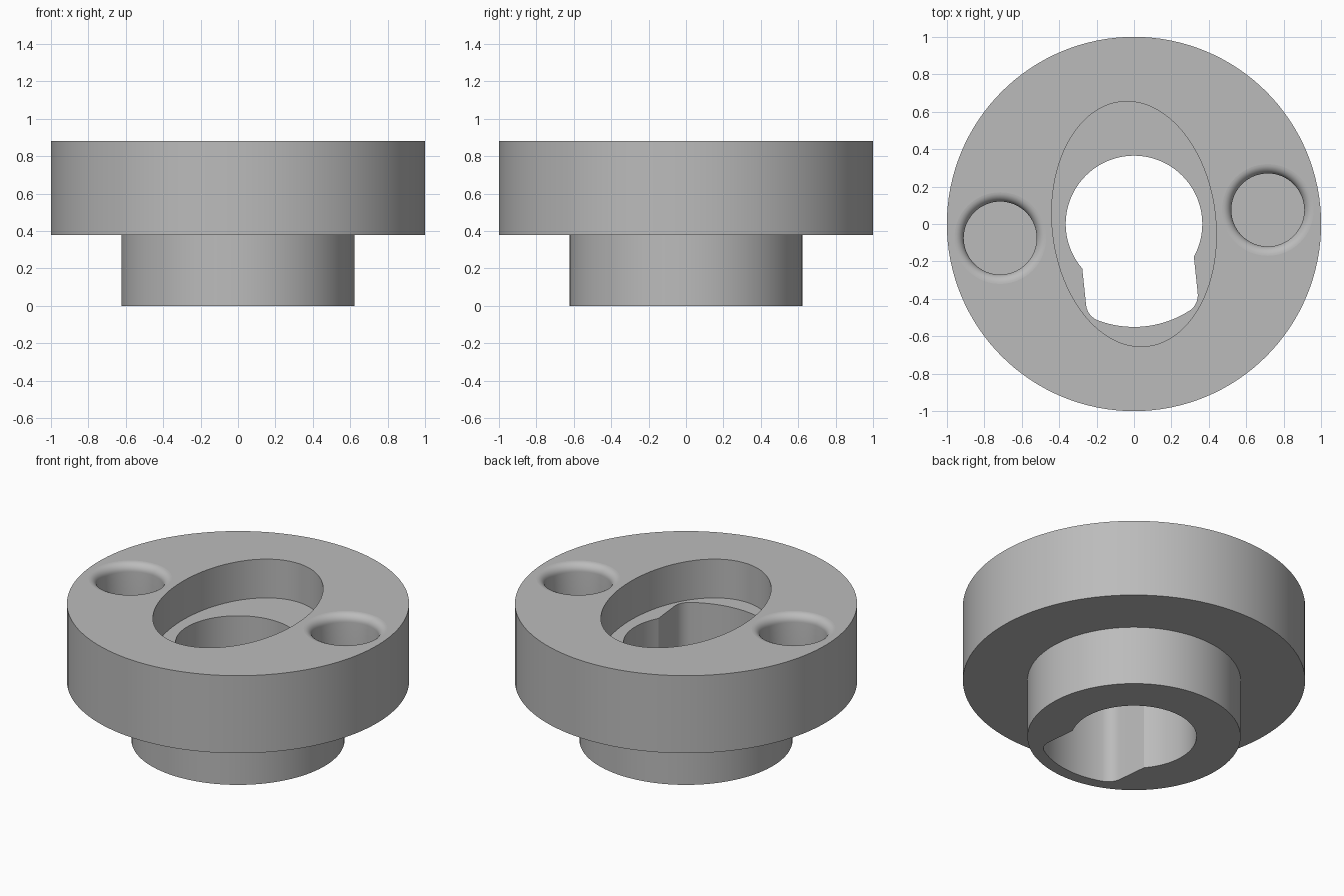
import bpy, bmesh, math
from mathutils import Matrix, Vector

if "Cube" in bpy.data.objects:
    bpy.data.objects.remove(bpy.data.objects["Cube"], do_unlink=True)

TOP, STEP, FLOOR = 0.88, 0.38, 0.63
TWIST = math.radians(6)          # all cut-outs are turned by this angle

grey = bpy.data.materials.new("plain grey")
grey.use_nodes = True
grey.diffuse_color = (0.5, 0.5, 0.5, 1)
grey.node_tree.nodes["Principled BSDF"].inputs["Base Color"].default_value = (0.5, 0.5, 0.5, 1)


def finish(name, bm):
    bmesh.ops.remove_doubles(bm, verts=bm.verts, dist=1e-5)
    bmesh.ops.recalc_face_normals(bm, faces=bm.faces)
    mesh = bpy.data.meshes.new(name)
    bm.to_mesh(mesh)
    bm.free()
    mesh.materials.append(grey)
    obj = bpy.data.objects.new(name, mesh)
    bpy.context.collection.objects.link(obj)
    return obj


def lathe(name, profile, steps, centre=(0, 0)):
    """Stack of rings from a (radius, height) profile, capped at both ends."""
    bm = bmesh.new()
    rings = []
    for r, z in profile:
        rings.append([bm.verts.new((centre[0] + r * math.cos(math.tau * i / steps),
                                    centre[1] + r * math.sin(math.tau * i / steps), z))
                      for i in range(steps)])
    for a, b in zip(rings, rings[1:]):
        for i in range(steps):
            j = (i + 1) % steps
            bm.faces.new((a[i], a[j], b[j], b[i]))
    bm.faces.new(rings[0])
    bm.faces.new(rings[-1])
    return finish(name, bm)


def prism(name, outline, low, high):
    """Vertical extrusion of a 2D outline, turned by the common twist."""
    bm = bmesh.new()
    face = bm.faces.new([bm.verts.new((x, y, low)) for x, y in outline])
    new = bmesh.ops.extrude_face_region(bm, geom=[face])["geom"]
    bmesh.ops.translate(bm, verts=[v for v in new if isinstance(v, bmesh.types.BMVert)],
                        vec=(0, 0, high - low))
    bmesh.ops.rotate(bm, verts=bm.verts, matrix=Matrix.Rotation(TWIST, 3, "Z"))
    return finish(name, bm)


def arc(cx, cy, r, start, end, n):
    return [(cx + r * math.cos(start + (end - start) * i / n),
             cy + r * math.sin(start + (end - start) * i / n)) for i in range(n + 1)]


# Stepped round body
body = lathe("stepped_body", [(0.623, 0), (0.623, STEP), (1, STEP), (1, TOP)], 128)

# Oval recess in the top
oval = prism("oval_cutter", [(0.437 * x, 0.657 * y) for x, y in arc(0, 0, 1, 0, math.tau, 96)[:-1]],
             FLOOR, TOP + 0.2)

# Keyed through bore: round hole with a wide rounded lobe towards the front
R, LOBE, HALF, FILLET = 0.365, 0.55, 0.30, 0.10
cx = HALF - FILLET
cy = -math.sqrt((LOBE - FILLET) ** 2 - cx ** 2)
neck = math.acos(HALF / R)
corner = math.atan2(cy, cx)
outline = (arc(0, 0, R, -neck, math.pi + neck, 64)
           + arc(-cx, cy, FILLET, -math.pi, -math.pi - corner, 10)
           + arc(0, 0, LOBE, -math.pi - corner, corner, 20)[1:-1]
           + arc(cx, cy, FILLET, corner, 0, 10))
bore = prism("bore_cutter", outline, -0.2, FLOOR + 0.1)

# Two blind round holes with rolled-over rims
hole_r, rim, depth = 0.195, 0.05, 0.25
hole_profile = [(hole_r, TOP - depth)]
hole_profile += arc(hole_r + rim, TOP - rim, rim, math.pi, math.pi / 2, 8)
hole_profile.append((hole_r + rim, TOP + 0.1))
spot = Matrix.Rotation(TWIST, 3, "Z") @ Vector((0.719, 0, 0))
holes = [lathe(f"pin_hole_cutter_{side}", hole_profile, 64, (s * spot.x, s * spot.y))
         for side, s in (("left", 1), ("right", -1))]

# Cut everything out of the body
bpy.context.view_layer.objects.active = body
for cutter in [oval, bore] + holes:
    cutter.hide_render = True
    mod = body.modifiers.new(cutter.name, "BOOLEAN")
    mod.operation = "DIFFERENCE"
    mod.solver = "EXACT"
    mod.object = cutter
    bpy.ops.object.modifier_apply(modifier=mod.name)
    bpy.data.objects.remove(cutter, do_unlink=True)

# Smooth round walls, flat level faces
bpy.ops.object.select_all(action="DESELECT")
body.select_set(True)
bpy.ops.object.shade_smooth_by_angle(angle=math.radians(30))
for face in body.data.polygons:
    if abs(face.normal.z) > 0.999:
        face.use_smooth = False
